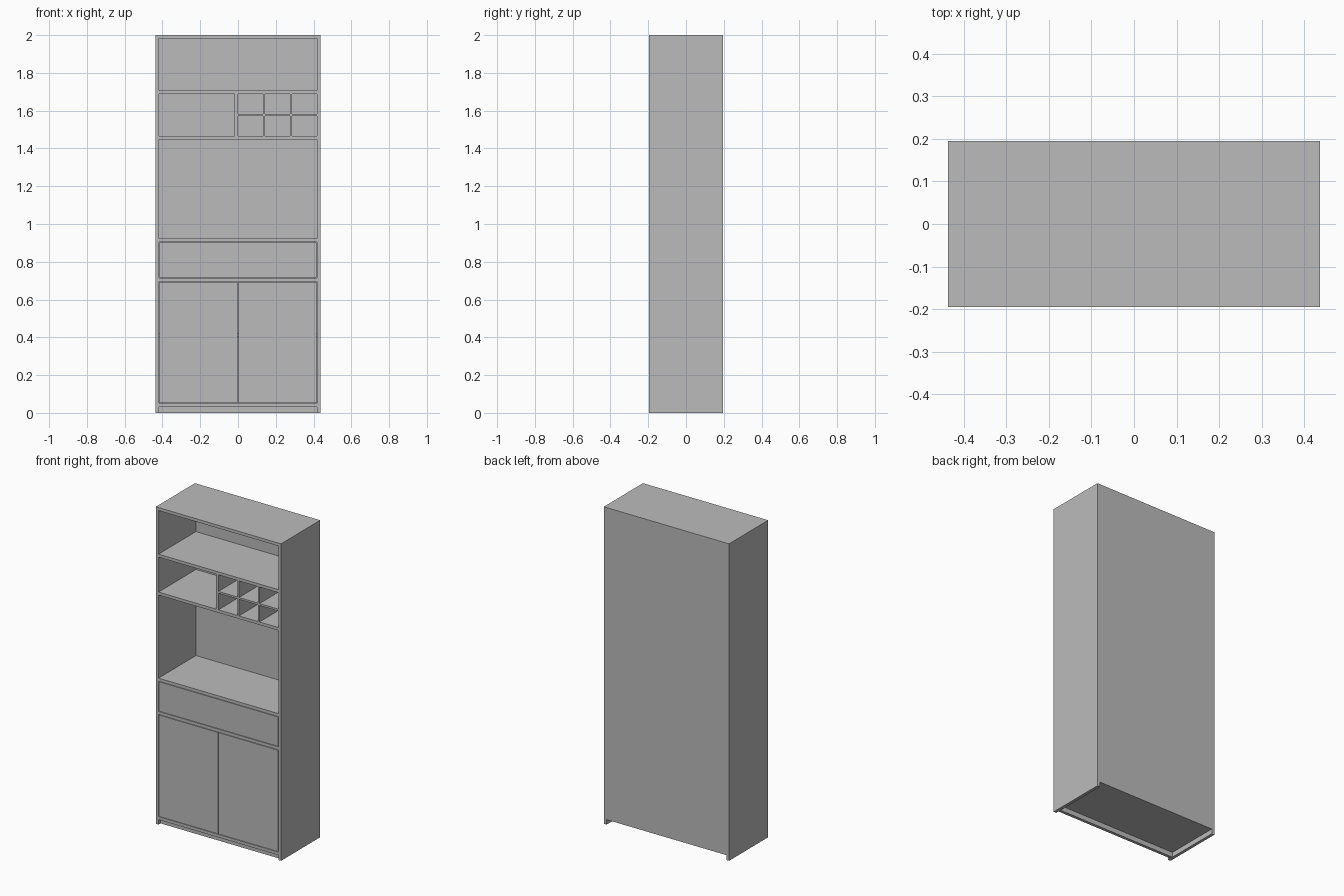
import bpy
import bmesh

cube = bpy.data.objects.get("Cube")
if cube:
    bpy.data.objects.remove(cube, do_unlink=True)

# One plain grey board material
GREY = (0.5, 0.5, 0.5, 1.0)
board = bpy.data.materials.new("grey board")
board.use_nodes = True
board.diffuse_color = GREY
board.node_tree.nodes["Principled BSDF"].inputs["Base Color"].default_value = GREY


def panel(name, x, y, z):
    """Flat board spanning the given (min, max) ranges."""
    bm = bmesh.new()
    bmesh.ops.create_cube(bm, size=1)
    for v in bm.verts:
        v.co = [r[0] if c < 0 else r[1] for c, r in zip(v.co, (x, y, z))]
    mesh = bpy.data.meshes.new(name)
    bm.to_mesh(mesh)
    bm.free()
    mesh.materials.append(board)
    obj = bpy.data.objects.new(name, mesh)
    bpy.context.collection.objects.link(obj)
    return obj


W, D, H = 0.437, 0.195, 2.0     # half width, half depth, height
T = 0.019                       # board thickness
IN = W - T                      # inner half width
GAP = 0.003                     # gap round doors and drawer
BACK = D - 0.017                # inner face of the back
inner = (-IN, IN)
depth = (-D, BACK)

# Carcass
for side, s in (("left", 1), ("right", -1)):
    panel(side + "_side", sorted((s * IN, s * W)), (-D, D), (0, H))
panel("top_panel", inner, (-D, D), (H - T, H))
panel("back_panel", inner, (BACK, D), (0.031, H - T))
panel("plinth", inner, (-D + 0.02, -D + 0.02 + T), (0, 0.031))

# Full-width shelves, by underside height
levels = {"bottom_panel": 0.031, "drawer_divider": 0.695, "worktop": 0.905,
          "middle_shelf": 1.448, "upper_shelf": 1.687}
for name, z in levels.items():
    panel(name, inner, depth, (z, z + T))
panel("cupboard_shelf", inner, (-D + 0.03, BACK), (0.405, 0.405 + T))

# Pigeonholes: upright partition, two thin dividers and a thin shelf
z0, z1 = levels["middle_shelf"] + T, levels["upper_shelf"]
panel("partition", (-0.018, 0), depth, (z0, z1))
THIN = 0.012
cell = (IN - 2 * THIN) / 3
mid = (z0 + z1) / 2
for i in range(3):
    x = i * (cell + THIN)
    panel(f"pigeonhole_shelf_{i + 1}", (x, x + cell), depth,
          (mid - THIN / 2, mid + THIN / 2))
    if i:
        panel(f"pigeonhole_divider_{i}", (x - THIN, x), depth, (z0, z1))

# Drawer front and the box behind it
z0, z1 = levels["drawer_divider"] + T + GAP, levels["worktop"] - GAP
front = (-D, -D + T)
panel("drawer_front", (-IN + GAP, IN - GAP), front, (z0, z1))
bx = IN - 0.012
box_depth = (-D + T, BACK - 0.03)
panel("drawer_base", (-bx + 0.012, bx - 0.012), box_depth, (z0 + 0.01, z0 + 0.02))
panel("drawer_back", (-bx + 0.012, bx - 0.012),
      (box_depth[1] - 0.012, box_depth[1]), (z0 + 0.02, z1 - 0.04))
for side, s in (("left", 1), ("right", -1)):
    panel(side + "_drawer_side", sorted((s * (bx - 0.012), s * bx)),
          box_depth, (z0 + 0.01, z1 - 0.04))

# Pair of inset cupboard doors
z0, z1 = levels["bottom_panel"] + T + GAP, levels["drawer_divider"] - GAP
for side, s in (("left", 1), ("right", -1)):
    panel(side + "_door", sorted((s * GAP / 2, s * (IN - GAP))), front, (z0, z1))
